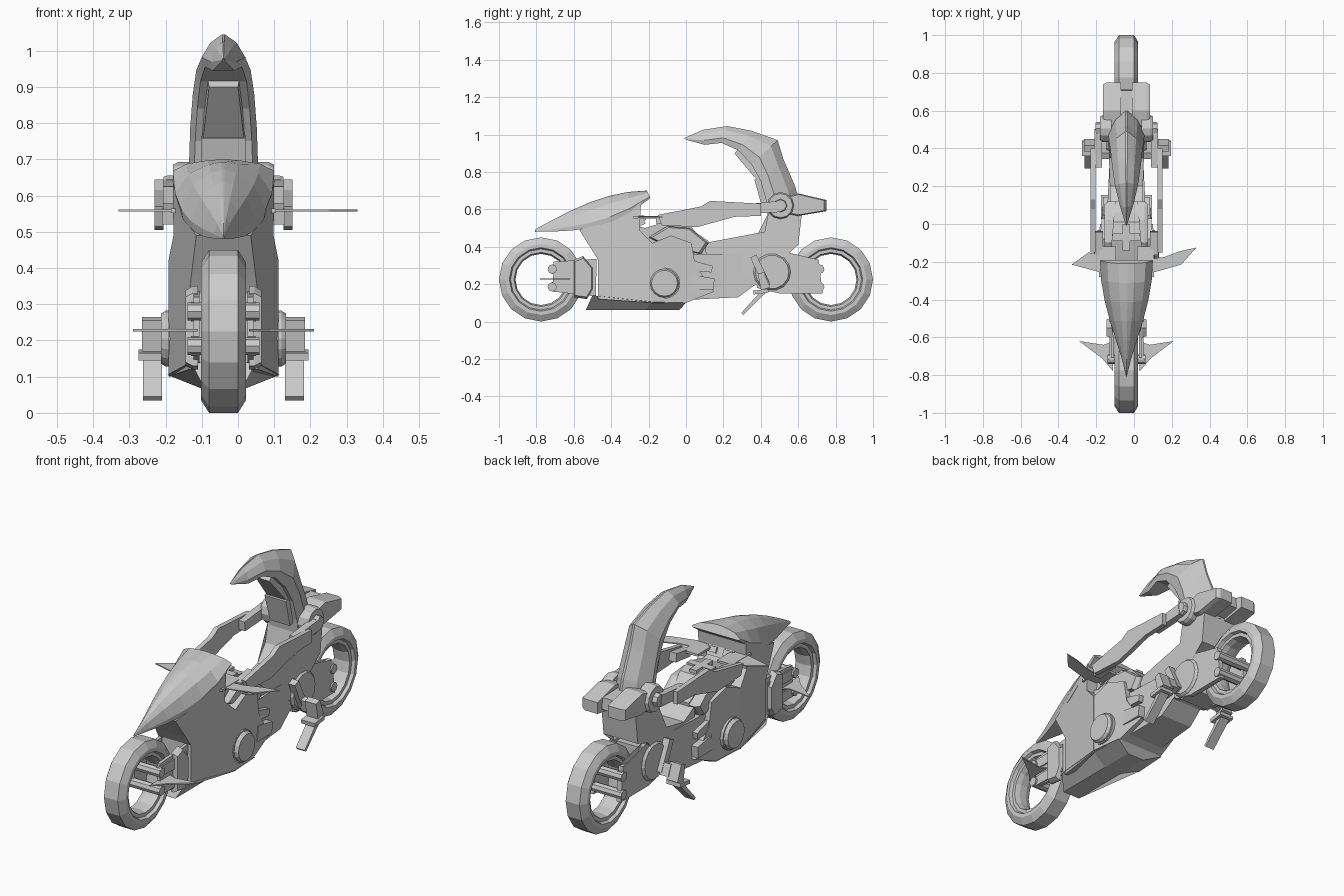
import bpy, bmesh, math
from mathutils import Matrix, Vector

old_cube = bpy.data.objects.get("Cube")
if old_cube:
    bpy.data.objects.remove(old_cube, do_unlink=True)

CENTRE_X = -.04
SIDES = {"left": 1, "right": -1}

shade = (.6, .6, .6, 1)
grey = bpy.data.materials.new("plain grey")
grey.use_nodes = True
grey.diffuse_color = shade
grey.node_tree.nodes["Principled BSDF"].inputs["Base Color"].default_value = shade


def finish(name, bm):
    """Turn a bmesh into a named grey object on the bike's centre line."""
    bmesh.ops.recalc_face_normals(bm, faces=bm.faces)
    mesh = bpy.data.meshes.new(name)
    bm.to_mesh(mesh)
    bm.free()
    mesh.materials.append(grey)
    part = bpy.data.objects.new(name, mesh)
    part.location.x = CENTRE_X
    bpy.context.collection.objects.link(part)


def loft(name, rings, closed=False):
    """Join rings of points with quads, capping the ends unless closed."""
    bm = bmesh.new()
    rows = [[bm.verts.new(point) for point in ring] for ring in rings]
    followers = rows[1:] + rows[:1] if closed else rows[1:]
    for row, following in zip(rows, followers):
        for i in range(len(row)):
            bm.faces.new((row[i - 1], row[i], following[i], following[i - 1]))
    if not closed:
        caps = [bm.faces.new(rows[0]), bm.faces.new(rows[-1])]
        bmesh.ops.triangulate(bm, faces=caps)
    finish(name, bm)


def mirrored_ring(half, y_of, z_of):
    """Ring from half a cross-section of (x, height) points, top to bottom."""
    full = half + [(-x, height) for x, height in reversed(half)]
    return [(x, y_of(height), z_of(height)) for x, height in full]


def solid(name, profile, front, back):
    """Centred body from a (y, z) profile; half width runs from front to back."""
    ys = [y for y, z in profile]
    start, length = min(ys), max(ys) - min(ys)

    def half_width(y):
        return front + (back - front) * (y - start) / length

    loft(name, [[(side * half_width(y), y, z) for y, z in profile] for side in SIDES.values()])


def pair(name, profile, inner, outer, chamfer=0):
    """Left and right plates from a (y, z) profile, chamfered outside."""
    middle = sum((Vector(point) for point in profile), Vector((0, 0))) / len(profile)
    shrunk = [middle.lerp(Vector(point), .9) for point in profile]
    for side, sign in SIDES.items():
        rings = [[(sign * inner, y, z) for y, z in profile],
                 [(sign * (outer - chamfer), y, z) for y, z in profile]]
        if chamfer:
            rings.append([(sign * outer, y, z) for y, z in shrunk])
        loft(side + "_" + name, rings)


def strip(start, end, start_height, end_height):
    """Four-cornered tapering (y, z) profile along a line."""
    start, end = Vector(start), Vector(end)
    across = (end - start).orthogonal().normalized() / 2
    return [start + across * start_height, end + across * end_height,
            end - across * end_height, start - across * start_height]


def circle(y, z, radius, count=16):
    turns = [math.tau * i / count for i in range(count)]
    return [(y + radius * math.cos(turn), z + radius * math.sin(turn)) for turn in turns]


def plate(name, outline, z):
    loft(name, [[(x, y, z + rise) for x, y in outline] for rise in (0, .006)])


def box(name, location, size, tilt=0):
    bm = bmesh.new()
    place = Matrix.Translation(location) @ Matrix.Rotation(tilt, 4, "X")
    bmesh.ops.create_cube(bm, size=1, matrix=place @ Matrix.Diagonal((*size, 1)))
    finish(name, bm)


# Hubless wheels, with twin axle bars held by prongs
RADIUS = .225
tyre = [(.04, RADIUS), (.062, .19), (.062, .17), (.046, .163), (.046, .145), (.02, .137)]
tyre += [(-x, radius) for x, radius in reversed(tyre)]
for end, sign in (("front", -1), ("rear", 1)):
    hub = sign * (1 - RADIUS)
    hoops = [circle(hub, RADIUS, radius) for x, radius in tyre]
    across = [[(x, *point) for (x, radius), point in zip(tyre, spoke)] for spoke in zip(*hoops)]
    loft(end + "_wheel", across, closed=True)
    for level, z in (("lower", .185), ("upper", .28)):
        bar = circle(sign * .715, z, .025, count=8)
        loft(f"{end}_{level}_axle", [[(x, *point) for point in bar] for x in (-.1, .1)])
        prong = strip((sign * .5, z), (sign * .72, z), .06, .05)
        pair(f"{end}_{level}_prong", prong, inner=.066, outer=.09)

# Front fork covers and winglets
pair("fork_arm", strip((-.48, .235), (-.71, .24), .2, .16), inner=.066, outer=.083)
pair("fork_cover", [(-.6, .33), (-.55, .35), (-.5, .29), (-.5, .17), (-.53, .12), (-.6, .13)],
     inner=.07, outer=.105, chamfer=.02)
for side, sign in SIDES.items():
    winglet = [(.07, -.78), (.13, -.71), (.25, -.62), (.12, -.64), (.07, -.62)]
    plate(side + "_winglet", [(sign * x, y) for x, y in winglet], z=.225)

# Nose fairing: a ridge that rises and widens as it runs back
rings = []
STEPS = 6
for step in range(STEPS + 1):
    t = max(step / STEPS, .02)
    swell = math.sin(t * math.pi / 2)
    width, top, low = .14 * swell ** 1.3, .485 + .215 * swell, .48 + .18 * t ** 3
    half = [(.04 * width, 1), (.3 * width, .94), (.72 * width, .7), (width, .2), (.96 * width, 0)]
    rings.append(mirrored_ring(half, lambda h: .61 * t - .82 - .02 * t * h + .02 * t,
                               lambda h: low + (top - low) * h))
loft("nose_fairing", rings)

# Side fairing, narrow-bottomed keel and round engine covers
solid("front_cowl", [(-.57, .49), (-.42, .53), (-.31, .58), (-.24, .64), (-.25, .49),
                     (-.18, .42), (-.18, .1), (-.47, .12), (-.47, .33), (-.5, .38)],
      front=.075, back=.152)
solid("side_body", [(-.18, .42), (-.08, .46), (.03, .42), (.05, .3), (.15, .16), (0, .1),
                    (-.18, .1)], front=.15, back=.12)
rings = []
for y, width, top in ((-.5, .09, .14), (-.18, .155, .105), (0, .14, .1)):
    rings.append([(-width, y, top), (width, y, top), (.05, y - .035, .063), (-.05, y - .035, .063)])
loft("keel", rings)
pair("engine_cover_rim", circle(-.115, .205, .084), inner=.12, outer=.152)
pair("engine_cover", circle(-.115, .205, .077), inner=.12, outer=.172, chamfer=.012)
solid("underbody", [(0, .36), (.42, .36), (.42, .21), (.36, .19), (.28, .13), (-.1, .11)],
      front=.11, back=.085)
pair("side_vent", strip((.02, .3), (.14, .28), .06, .035), inner=.08, outer=.125)
pair("lower_vent", strip((.03, .21), (.15, .2), .08, .06), inner=.08, outer=.135)

# Tank with a raised cross, and instruments
solid("tank", [(-.34, .53), (-.22, .5), (-.17, .515), (-.08, .54), (.01, .525), (.06, .47),
               (.12, .43), (.1, .3), (-.3, .3)], front=.1, back=.06)
pair("tank_shoulder", [(-.2, .45), (-.1, .51), (.02, .5), (.12, .42), (.08, .36), (-.1, .4)],
     inner=.06, outer=.115, chamfer=.02)
box("cross_bar_across", location=(0, -.07, .535), size=(.145, .04, .02))
box("cross_bar_along", location=(0, -.07, .535), size=(.04, .14, .02))
box("dashboard", location=(0, -.25, .535), size=(.15, .05, .05), tilt=.5)
for side, sign in SIDES.items():
    box(side + "_dial", location=(sign * .045, -.235, .55), size=(.05, .03, .03), tilt=.5)
    box(side + "_handlebar", location=(sign * .1, -.2, .558), size=(.09, .16, .012))

# Flat mirror wings, the left one longer
plate("left_mirror_wing", [(.13, -.26), (.29, -.215), (.37, -.125), (.28, -.145), (.2, -.175),
                           (.09, -.19)], z=.556)
plate("right_mirror_wing", [(-.12, -.26), (-.29, -.215), (-.2, -.15), (-.09, -.18)], z=.556)

# Canopy: ridged sections from the pointed tip, over the crest, down to the seat
stations = [((-.01, .98), (0, .972), .004), ((.09, 1.025), (.1, .945), .035),
            ((.22, 1.045), (.19, .955), .06), ((.35, 1.02), (.28, .915), .075),
            ((.49, .97), (.35, .84), .085), ((.52, .87), (.4, .75), .092),
            ((.585, .72), (.43, .64), .096), ((.62, .57), (.44, .55), .1)]
rings = []
for *edges, width in stations:
    outer, inner = map(Vector, edges)
    half = [(.06 * width, 0), (.6 * width, .25), (width, .7), (.85 * width, 1)]
    rings.append(mirrored_ring(half, lambda h: outer.lerp(inner, h).x,
                               lambda h: outer.lerp(inner, h).y))
loft("canopy", rings)

# Seat and its pads
solid("seat", [(.1, .42), (.2, .37), (.35, .4), (.42, .48), (.44, .58), (.62, .58), (.6, .41),
               (.51, .38), (.42, .25), (.12, .25)], front=.085, back=.1)
solid("backrest_pad", strip((.27, .91), (.4, .77), .03, .05), front=.04, back=.062)
solid("lumbar_pad", strip((.39, .765), (.43, .62), .05, .05), front=.062, back=.055)

# Tail pods with a notch between them
pair("tail_pod", [(.52, .665), (.6, .685), (.75, .65), (.75, .59), (.6, .565), (.52, .58)],
     inner=.03, outer=.125, chamfer=.02)
solid("tail_core", strip((.5, .61), (.71, .63), .11, .06), front=.04, back=.04)
pair("arm_pivot", circle(.505, .62, .072, count=12), inner=.08, outer=.14, chamfer=.015)
pair("pivot_cap", circle(.505, .62, .035, count=8), inner=.13, outer=.165, chamfer=.01)

# Control arms reaching forward to the grips
pair("control_arm", [(-.15, .57), (.08, .615), (.13, .645), (.4, .63), (.4, .565), (.26, .56),
                     (.06, .505), (-.13, .515)], inner=.165, outer=.19)
pair("arm_link", strip((.3, .6), (.5, .615), .05, .06), inner=.13, outer=.168)
pair("grip", strip((-.16, .54), (-.04, .557), .04, .045), inner=.125, outer=.17)

# Rear swing arm with its round joint
pair("swing_arm", [(.36, .34), (.52, .375), (.56, .3), (.71, .33), (.73, .15), (.5, .15),
                   (.38, .18)], inner=.066, outer=.092)
pair("swing_joint", circle(.46, .265, .1, count=14), inner=.06, outer=.105, chamfer=.012)
box("swing_bridge", location=(0, .48, .26), size=(.17, .12, .2))

# Foot rests with downward blades
pair("foot_strut", strip((.36, .35), (.43, .2), .035, .04), inner=.085, outer=.13)
pair("foot_link", strip((.41, .25), (.43, .19), .03, .04), inner=.12, outer=.17)
pair("foot_rest", strip((.4, .26), (.425, .175), .035, .05), inner=.16, outer=.225)
pair("foot_ledge", strip((.36, .155), (.44, .165), .02, .02), inner=.155, outer=.235)
pair("foot_blade", strip((.42, .165), (.3, .04), .025, .015), inner=.17, outer=.222)
